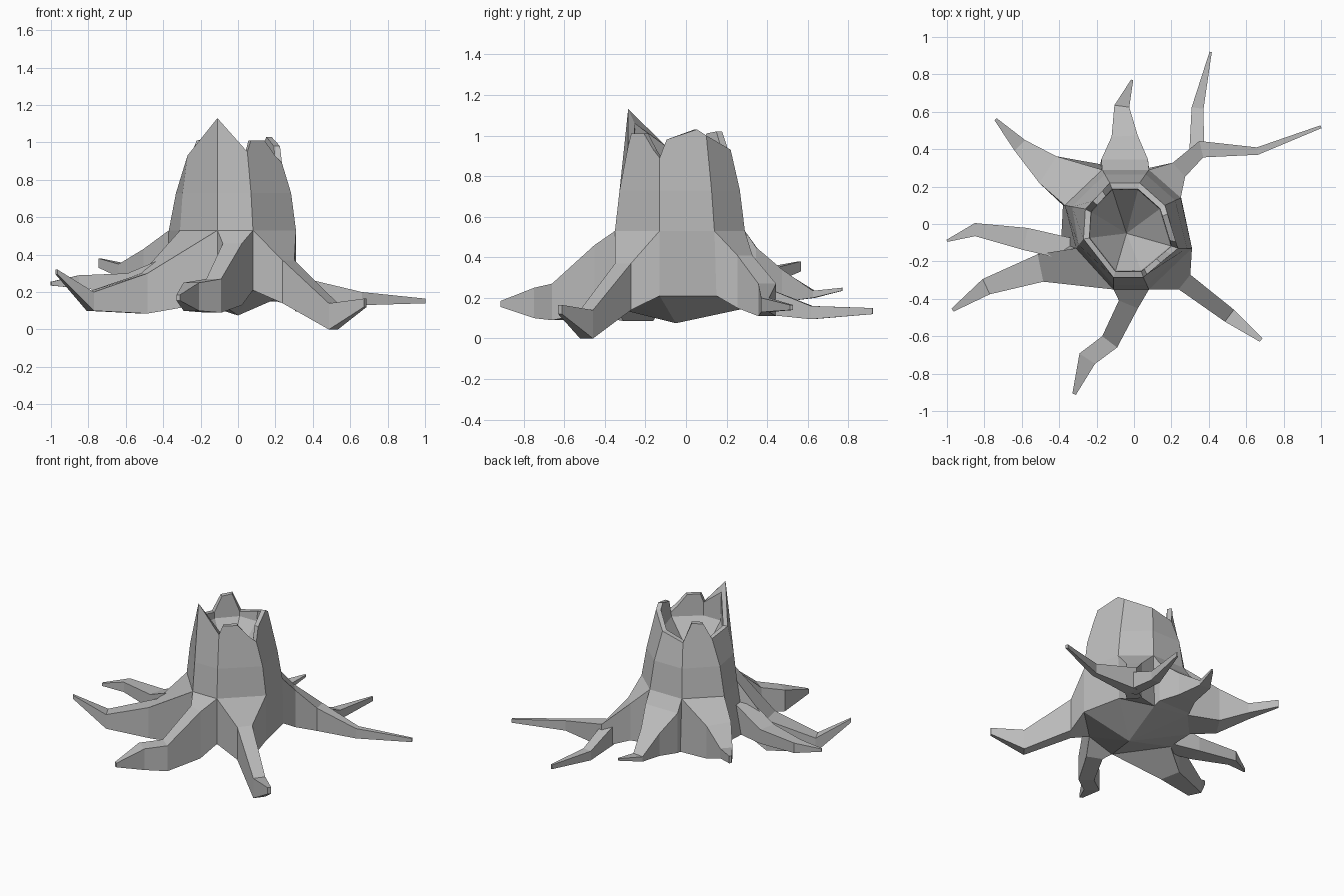
import bpy
import bmesh
from mathutils import Vector

if "Cube" in bpy.data.objects:
    bpy.data.objects.remove(bpy.data.objects["Cube"])

wood = bpy.data.materials.new("grey wood")
wood.use_nodes = True
wood.diffuse_color = (0.5, 0.5, 0.5, 1)
wood.node_tree.nodes["Principled BSDF"].inputs["Base Color"].default_value = (0.5, 0.5, 0.5, 1)

# Eight trunk corners, counterclockwise from front left: foot, shoulder and rim
FOOT = [(-.11, -.35), (.08, -.35), (.31, -.13), (.25, .15),
        (.08, .30), (-.18, .32), (-.38, .10), (-.39, -.10)]
SHOULDER = [(-.11, -.35), (.08, -.35), (.31, -.13), (.25, .14),
            (.08, .29), (-.17, .29), (-.37, .10), (-.31, -.13)]
RIM = [(-.11, -.285), (.05, -.285), (.235, -.13), (.165, .10),
       (.03, .22), (-.13, .22), (-.26, .08), (-.27, -.08)]
FOOT_Z = [.15, .21, .21, .21, .15, .17, .20, .20]
# Broken rim: (position along the corners, height)
JAGS = [(0, 1.13), (1, .95), (1.1, 1.01), (1.5, 1.01), (1.8, .93), (2, .89), (2.15, .98),
        (2.8, 1.03), (3, 1.0), (4, .93), (5, .89), (5.3, 1.02), (5.7, 1.01), (6, .9), (7, .93)]
CENTRE = Vector((-.03, -.04, 0))

# Roots grow from trunk facets; each section is x, y, half width, bottom, top
ROOTS = {
    0: [(-.03, -.43, .055, .13, .46), (-.13, -.63, .05, .09, .27),
        (-.25, -.72, .05, .10, .25), (-.32, -.91, .01, .155, .185)],
    1: [(.27, -.31, .05, .14, .37), (.51, -.49, .04, 0, .14), (.68, -.62, .012, .12, .165)],
    3: [(.24, .29, .05, .15, .41), (.36, .40, .045, .11, .27),
        (.66, .39, .02, .13, .20), (1, .52, .008, .14, .165)],
    4: [(-.05, .345, .125, .17, .45), (-.05, .47, .07, .18, .34),
        (-.065, .63, .04, .2, .235), (-.01, .77, .006, .235, .25)],
    5: [(-.46, .29, .085, .20, .43), (-.61, .42, .04, .28, .35), (-.74, .56, .008, .33, .38)],
    7: [(-.50, -.235, .075, .085, .30), (-.79, -.335, .045, .10, .20),
        (-.97, -.46, .01, .295, .32)],
}
# Side branches start inside a root
BRANCHES = {
    "left_branch_root": [(-.34, -.135, .06, .20, .40), (-.58, -.08, .06, .20, .30),
                         (-.85, -.03, .035, .22, .29), (-1, -.09, .006, .235, .255)],
    "back_branch_root": [(.335, .37, .04, .12, .26), (.34, .62, .032, .095, .16),
                         (.41, .92, .006, .12, .15)],
}


def finish(bm, name):
    bmesh.ops.recalc_face_normals(bm, faces=bm.faces)
    mesh = bpy.data.meshes.new(name)
    bm.to_mesh(mesh)
    bm.free()
    mesh.materials.append(wood)
    bpy.context.collection.objects.link(bpy.data.objects.new(name, mesh))


def section(bm, spec, direction):
    """Four corners: low left, low right, high right, high left."""
    x, y, half, low, high = spec
    side = Vector((-direction.y, direction.x, 0)).normalized() * half
    mid = Vector((x, y, 0))
    corners = [(-1, low), (1, low), (1, high), (-1, high)]
    return [bm.verts.new(mid + side * s + Vector((0, 0, z))) for s, z in corners]


def grow(bm, ring, specs, origin):
    """Bridge sections along a root and close its tip."""
    points = [origin] + [Vector(s[:2]) for s in specs]
    for i, spec in enumerate(specs):
        ahead = points[min(i + 2, len(points) - 1)]
        new = section(bm, spec, ahead - points[i])
        for k in range(4):
            n = (k + 1) % 4
            bm.faces.new((ring[k], ring[n], new[n], new[k]))
        ring = new
    bm.faces.new(ring)


# Trunk with hollow top and the main roots
bm = bmesh.new()


def ring_of(points, heights, scale=1):
    return [bm.verts.new(CENTRE + (Vector((*p, 0)) - CENTRE) * scale + Vector((0, 0, z)))
            for p, z in zip(points, heights)]


def along_rim(t):
    a, b = Vector(RIM[int(t)]), Vector(RIM[(int(t) + 1) % 8])
    return a.lerp(b, t % 1)


waist_points = [Vector(b).lerp(Vector(r), .35) for b, r in zip(SHOULDER, RIM)]
rim_points = [along_rim(t) for t, z in JAGS]
rim_heights = [z for t, z in JAGS]
foot = ring_of(FOOT, FOOT_Z)
shoulder = ring_of(SHOULDER, [.53] * 8)
waist = ring_of(waist_points, [.73] * 8)
outer = ring_of(rim_points, rim_heights)
inner = ring_of(rim_points, [min(z, 1.06) for z in rim_heights], .87)
hollow = ring_of(RIM, [.86] * 8, .85)
pit = bm.verts.new((-.04, -.05, .58))
belly = bm.verts.new((0, -.05, .075))

for i in range(8):
    j = (i + 1) % 8
    picks = [k for k, (t, z) in enumerate(JAGS) if i <= t < i + 1]
    picks.append((picks[-1] + 1) % len(JAGS))
    bm.faces.new([shoulder[i], shoulder[j], waist[j], waist[i]])
    bm.faces.new([waist[i], waist[j]] + [outer[k] for k in reversed(picks)])
    bm.faces.new([hollow[j], hollow[i]] + [inner[k] for k in picks])
    bm.faces.new([hollow[i], hollow[j], pit])
    bm.faces.new([foot[j], foot[i], belly])
    facet = [foot[i], foot[j], shoulder[j], shoulder[i]]
    if i in ROOTS:
        grow(bm, facet, ROOTS[i], (Vector(FOOT[i]) + Vector(FOOT[j])) / 2)
    else:
        bm.faces.new(facet)
for k in range(len(JAGS)):
    n = (k + 1) % len(JAGS)
    bm.faces.new([outer[k], outer[n], inner[n], inner[k]])
finish(bm, "stump_with_roots")

# Forked side roots
for name, specs in BRANCHES.items():
    bm = bmesh.new()
    start = Vector(specs[0][:2])
    first = section(bm, specs[0], Vector(specs[1][:2]) - start)
    bm.faces.new(first[::-1])
    grow(bm, first, specs[1:], start)
    finish(bm, name)
